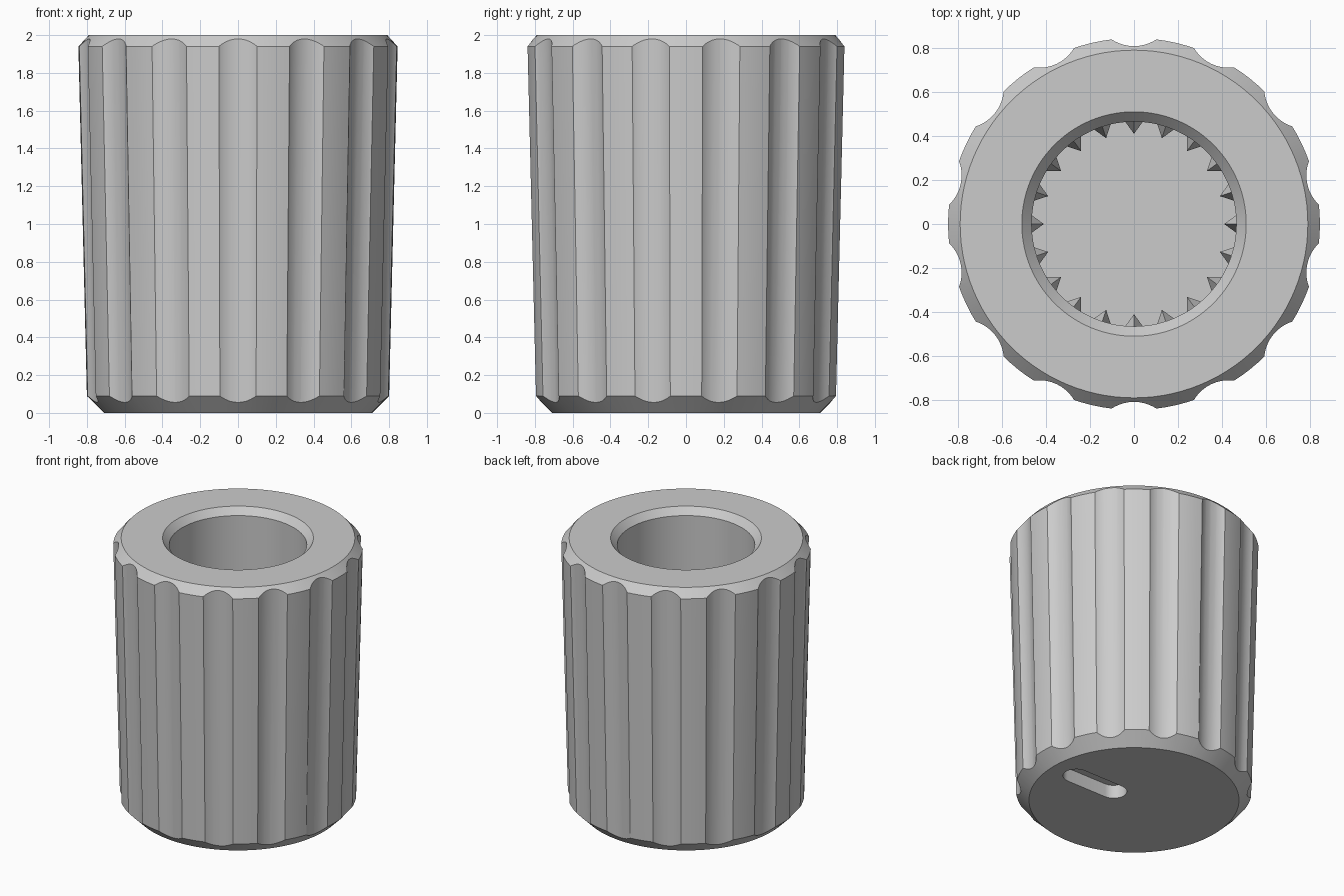
import bpy, bmesh
from math import cos, sin, pi, tau
from mathutils import Vector, Matrix

cube = bpy.data.objects.get("Cube")
if cube:
    bpy.data.objects.remove(cube, do_unlink=True)

FLUTES, TEETH, SEGMENTS = 14, 20, 112
FLOOR_Z, TOOTH_TOP = 0.35, 1.1
BORE_R = 0.465

grey = bpy.data.materials.new("plain grey")
grey.use_nodes = True
colour = (0.6, 0.6, 0.6, 1)
grey.diffuse_color = colour
grey.node_tree.nodes["Principled BSDF"].inputs["Base Color"].default_value = colour


def make_object(name, bm):
    bmesh.ops.recalc_face_normals(bm, faces=bm.faces)
    mesh = bpy.data.meshes.new(name)
    bm.to_mesh(mesh)
    bm.free()
    mesh.materials.append(grey)
    obj = bpy.data.objects.new(name, mesh)
    bpy.context.collection.objects.link(obj)
    return obj


def prism(bm, lower, upper):
    """Closed solid between two matching loops of points."""
    a = [bm.verts.new(p) for p in lower]
    b = [bm.verts.new(p) for p in upper]
    bm.faces.new(a[::-1])
    bm.faces.new(b)
    for i in range(len(a)):
        j = (i + 1) % len(a)
        bm.faces.new((a[i], a[j], b[j], b[i]))


def lathe(bm, profile):
    """Revolve (radius, z) points and cap both ends."""
    rings = [[bm.verts.new((r * cos(tau * i / SEGMENTS), r * sin(tau * i / SEGMENTS), z))
              for i in range(SEGMENTS)] for r, z in profile]
    for low, high in zip(rings, rings[1:]):
        for i in range(SEGMENTS):
            j = (i + 1) % SEGMENTS
            bm.faces.new((low[i], low[j], high[j], high[i]))
    bm.faces.new(rings[0])
    bm.faces.new(rings[-1])


# Knob body with chamfered rims and a blind bore
bm = bmesh.new()
lathe(bm, [(0.71, 0), (0.80, 0.09), (0.845, 1.94), (0.79, 2.0),
           (0.51, 2.0), (BORE_R, 1.95), (BORE_R, FLOOR_Z)])
body = make_object("knob_body", bm)

# Cutters: leaning round flutes, and the pointer slot underneath
bm = bmesh.new()
FLUTE_R, LEAN = 0.18, 0.0223
for k in range(FLUTES):
    turn = Matrix.Rotation(tau * k / FLUTES - pi / 2, 3, 'Z')
    loops = []
    for z in (-0.2, 2.2):
        axis = 0.944 + LEAN * z
        loops.append([turn @ Vector((axis + FLUTE_R * cos(tau * i / 48),
                                     FLUTE_R * sin(tau * i / 48), z)) for i in range(48)])
    prism(bm, *loops)

SLOT_R = 0.09
outline = []
for centre, start in ((0.51, -pi / 2), (0.18, pi / 2)):
    for i in range(17):
        a = start + pi * i / 16
        outline.append((centre + SLOT_R * cos(a), SLOT_R * sin(a)))
prism(bm, [(x, y, -0.1) for x, y in outline], [(x, y, 0.1) for x, y in outline])
cutter = make_object("flute_and_slot_cutter", bm)
cutter.hide_render = True

cut = body.modifiers.new("cut", 'BOOLEAN')
cut.operation = 'DIFFERENCE'
cut.solver = 'EXACT'
cut.object = cutter
bpy.context.view_layer.objects.active = body
body.select_set(True)
bpy.ops.object.modifier_apply(modifier="cut")
bpy.data.objects.remove(cutter, do_unlink=True)
bpy.ops.object.shade_smooth_by_angle(angle=pi / 9)

# Spline teeth around the bore, with pointed tops
bm = bmesh.new()
for k in range(TEETH):
    turn = Matrix.Rotation(tau * k / TEETH, 3, 'Z')
    section = [(0.41, 0), (BORE_R, 0.04), (BORE_R, -0.04)]
    low = [bm.verts.new(turn @ Vector((x, y, FLOOR_Z))) for x, y in section]
    high = [bm.verts.new(turn @ Vector((x, y, TOOTH_TOP - 0.1))) for x, y in section]
    peak = bm.verts.new(turn @ Vector((BORE_R, 0, TOOTH_TOP)))
    bm.faces.new(low)
    for i in range(3):
        j = (i + 1) % 3
        bm.faces.new((low[i], low[j], high[j], high[i]))
        bm.faces.new((high[i], high[j], peak))
make_object("bore_splines", bm)
